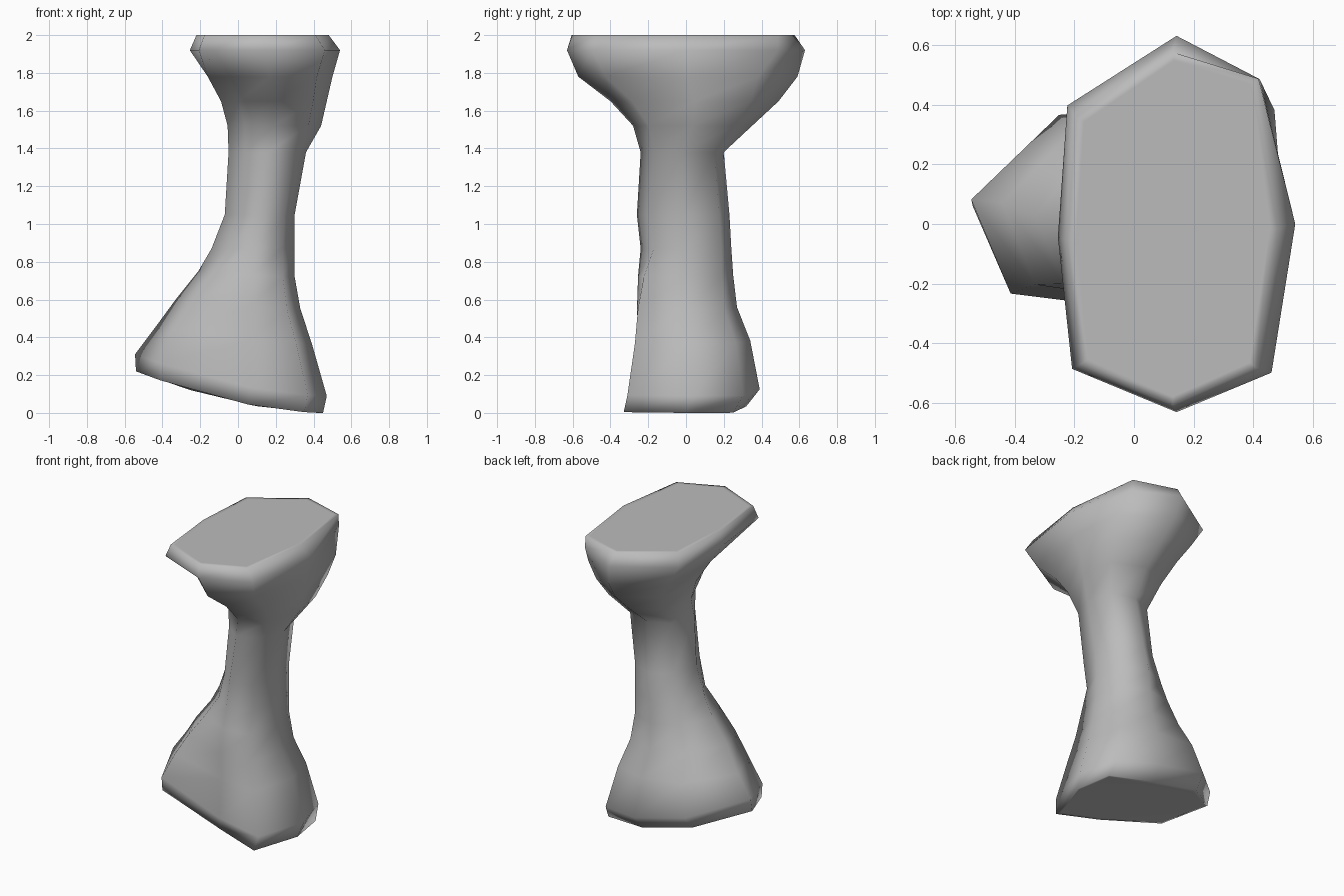
import bpy
import bmesh
from mathutils import Vector

default_cube = bpy.data.objects.get("Cube")
if default_cube:
    bpy.data.objects.remove(default_cube, do_unlink=True)

# One plain grey for the whole pedestal
grey = bpy.data.materials.new("plain_grey")
grey.use_nodes = True
colour = (0.5, 0.5, 0.5, 1)
grey.diffuse_color = colour
grey.node_tree.nodes["Principled BSDF"].inputs["Base Color"].default_value = colour


def outline(*points):
    """Unit outline, counter-clockwise from the front corner."""
    return [Vector(point) for point in points]


neck_outline = outline((0, -1), (.71, -.71), (1, 0), (.78, .78),
                       (0, 1), (-.71, .71), (-1, 0), (-.58, -.58))
top_outline = outline((0, -1), (.8, -.79), (1, 0), (.82, .85),
                      (0, 1), (-.92, .63), (-1, -.07), (-.88, -.77))
rim_outline = outline((0, -1), (.8, -.79), (1, 0), (.7, .77),
                      (0, 1), (-.92, .63), (-1, -.07), (-.88, -.77))
underside_outline = outline((0, -1), (.75, -.75), (1, 0), (.91, .64),
                            (0, 1), (-.92, .66), (-1, -.07), (-.68, -.65))
foot_outline = outline((.2, -.95), (.8, -1), (1, 0), (.85, .75),
                       (.3, 1), (-.42, .93), (-1, .12), (-.74, -.78))
sole_outline = outline((.2, -.8), (.8, -1), (1, 0), (.92, .78),
                       (.3, 1), (-.42, .93), (-1, .2), (-.74, -.68))


def add_ring(bm, shape, amount, z_low_x, z_high_x, x_range, y_range):
    """Scale a blend of the neck and given outlines into a box, tilted along x."""
    ring = []
    (x_min, x_max), (y_min, y_max) = x_range, y_range
    for neck_point, shaped_point in zip(neck_outline, shape):
        point = neck_point.lerp(shaped_point, amount)
        across = (point.x + 1) / 2
        along = (point.y + 1) / 2
        x = x_min + (x_max - x_min) * across
        y = y_min + (y_max - y_min) * along
        z = z_high_x + (z_low_x - z_high_x) * (1 - across) ** 1.75
        ring.append(bm.verts.new((x, y, z)))
    return ring


def bridge_rings(bm, lower, upper):
    for i in range(len(lower)):
        j = (i + 1) % len(lower)
        bm.faces.new((lower[i], lower[j], upper[j], upper[i]))


bm = bmesh.new()
rings = []

# Tilted foot, flaring out towards the low x side
for shape, amount, z_low_x, z_high_x, x_range, y_range in (
        (sole_outline, 1, .22, 0, (-.54, .45), (-.33, .32)),
        (foot_outline, 1, .31, .09, (-.545, .47), (-.31, .39)),
        (foot_outline, 1, .45, .37, (-.44, .39), (-.27, .34)),
        (foot_outline, .8, .6, .55, (-.33, .33), (-.27, .27)),
        (foot_outline, .5, .75, .72, (-.21, .3), (-.26, .25))):
    rings.append(add_ring(bm, shape, amount, z_low_x, z_high_x, x_range, y_range))

# Slim neck, spreading through the underside to the wide flat head
for shape, amount, z, x_range, y_range in (
        (neck_outline, 1, .87, (-.14, .3), (-.24, .24)),
        (neck_outline, 1, 1.05, (-.07, .3), (-.26, .23)),
        (neck_outline, 1, 1.38, (-.05, .36), (-.24, .2)),
        (underside_outline, .5, 1.52, (-.055, .44), (-.28, .35)),
        (underside_outline, .8, 1.65, (-.09, .47), (-.4, .49)),
        (underside_outline, 1, 1.78, (-.16, .5), (-.57, .59)),
        (rim_outline, 1, 1.92, (-.255, .54), (-.63, .63)),
        (top_outline, 1, 2, (-.22, .48), (-.605, .575))):
    rings.append(add_ring(bm, shape, amount, z, z, x_range, y_range))

for lower, upper in zip(rings, rings[1:]):
    bridge_rings(bm, lower, upper)

# Flat caps with a narrow border, so the shading only rolls over at the edges
caps = [bm.faces.new(reversed(rings[0])), bm.faces.new(rings[-1])]
bmesh.ops.recalc_face_normals(bm, faces=bm.faces)
bmesh.ops.inset_individual(bm, faces=caps, thickness=.025, use_even_offset=True)

for face in bm.faces:
    face.smooth = True

mesh = bpy.data.meshes.new("pedestal")
bm.to_mesh(mesh)
bm.free()
mesh.materials.append(grey)
pedestal = bpy.data.objects.new("pedestal", mesh)
bpy.context.collection.objects.link(pedestal)
